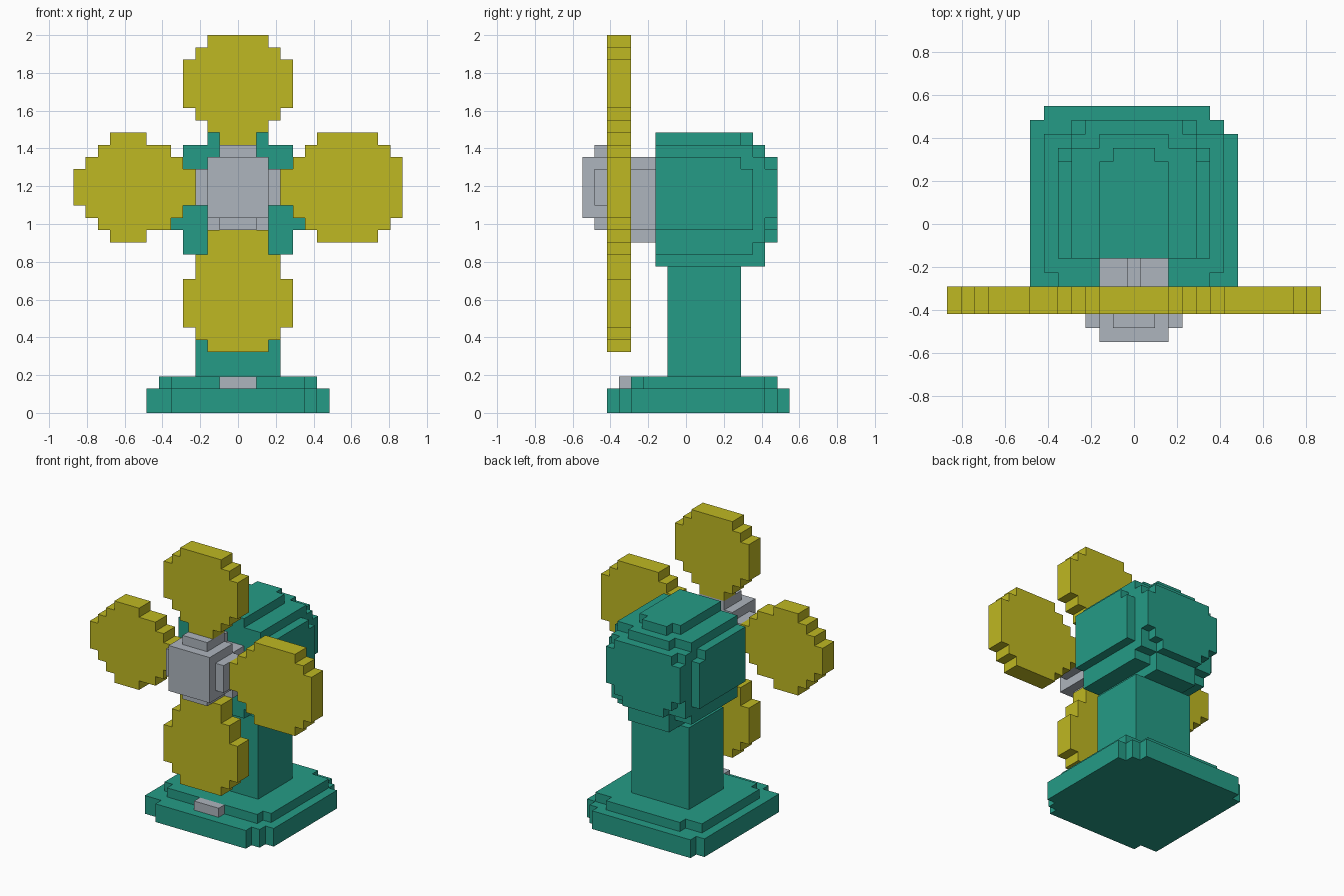
import bpy, bmesh, math
from itertools import product

cube = bpy.data.objects.get("Cube")
if cube:
    bpy.data.objects.remove(cube, do_unlink=True)

U = 2 / 31  # size of one block


def material(name, rgb):
    m = bpy.data.materials.new(name)
    m.use_nodes = True
    m.diffuse_color = (*rgb, 1)
    bsdf = next(n for n in m.node_tree.nodes if n.type == 'BSDF_PRINCIPLED')
    bsdf.inputs["Base Color"].default_value = (*rgb, 1)
    return m


TEAL = material("teal", (0.018, 0.33, 0.24))
YELLOW = material("mustard yellow", (0.52, 0.48, 0.016))
GREY = material("light grey", (0.42, 0.46, 0.51))


def blocks(name, mat, boxes):
    """One clean shell around the union of boxes (x0, x1, y0, y1, z0, z1), in block units."""
    cells = set()
    for x0, x1, y0, y1, z0, z1 in boxes:
        # x and y sit on half units, so shift them onto whole cells
        cells.update(product(range(int(x0 + 13.5), int(x1 + 13.5)),
                             range(int(y0 + 8.5), int(y1 + 8.5)),
                             range(z0, z1)))
    bm = bmesh.new()
    verts = {}

    def vert(p):
        if p not in verts:
            verts[p] = bm.verts.new(((p[0] - 13.5) * U, (p[1] - 8.5) * U, p[2] * U))
        return verts[p]

    for c in cells:
        for axis in range(3):
            for side in (0, 1):
                n = list(c)
                n[axis] += 2 * side - 1
                if tuple(n) in cells:
                    continue
                a, b = (axis + 1) % 3, (axis + 2) % 3
                ring = []
                for da, db in ((0, 0), (1, 0), (1, 1), (0, 1)):
                    p = list(c)
                    p[axis] += side
                    p[a] += da
                    p[b] += db
                    ring.append(vert(tuple(p)))
                bm.faces.new(ring if side else ring[::-1])
    # merge the block faces into large flat ones
    bmesh.ops.dissolve_limit(bm, angle_limit=math.radians(1),
                             verts=bm.verts[:], edges=bm.edges[:])
    me = bpy.data.meshes.new(name)
    bm.to_mesh(me)
    bm.free()
    me.materials.append(mat)
    ob = bpy.data.objects.new(name, me)
    bpy.context.collection.objects.link(ob)
    return ob


# Stepped base with a button at the front
blocks("base_slab", TEAL, [
    (-7.5, 7.5, -4.5, 6.5, 0, 2), (-7.5, 6.5, -5.5, 7.5, 0, 2),
    (-6.5, 5.5, 6.5, 8.5, 0, 2), (-5.5, 5.5, -6.5, -4.5, 0, 2)])
blocks("base_step", TEAL, [
    (-6.5, 6.5, -3.5, 6.5, 2, 3), (-5.5, 5.5, -4.5, 6.5, 2, 3),
    (-4.5, 4.5, 6.5, 7.5, 2, 3)])
blocks("button", GREY, [(-1.5, 1.5, -5.5, -4.5, 2, 3)])

# Pillar
blocks("pillar", TEAL, [(-3.5, 3.5, -1.5, 4.5, 3, 12)])

# Rounded motor housing with a raised disc on the back
blocks("motor_housing", TEAL, [
    (-5.5, 5.5, -2.5, 4.5, 15, 21), (-5.5, 5.5, 4.5, 5.5, 15, 20),
    (-4.5, 4.5, -2.5, 5.5, 13, 22),
    (-2.5, 2.5, -2.5, 4.5, 12, 23), (-1.5, 1.5, 4.5, 5.5, 12, 23),
    (-4.5, 4.5, 5.5, 6.5, 14, 21), (-2.5, 2.5, 4.5, 6.5, 12, 22),
    (-4.5, 4.5, 6.5, 7.5, 16, 20), (-3.5, 3.5, 6.5, 7.5, 15, 21),
    (-2.5, 2.5, 6.5, 7.5, 14, 21)])

# Shaft and hub
blocks("shaft", GREY, [
    (-2.5, 2.5, -4.5, -2.5, 15, 20), (-0.5, 0.5, -4.5, -2.5, 14, 21)])
blocks("hub", GREY, [
    (-2.5, 2.5, -8.5, -4.5, 16, 21), (-1.5, 1.5, -7.5, -4.5, 15, 22),
    (-3.5, 3.5, -7.5, -4.5, 17, 20)])

# Blades: upright ones as rows (z0, z1, half width)
for name, rows in {
    "top_blade": [(22, 23, 1.5), (23, 24, 2.5), (24, 25, 3.5), (25, 29, 4.5),
                  (29, 30, 3.5), (30, 31, 2.5)],
    "bottom_blade": [(5, 6, 2.5), (6, 7, 3.5), (7, 11, 4.5), (11, 13, 3.5),
                     (13, 15, 2.5)],
}.items():
    blocks(name, YELLOW, [(-w, w, -6.5, -4.5, a, b) for a, b, w in rows])

# Side blades as columns (x0, x1, z0, z1)
for name, cols in {
    "left_blade": [(3.5, 4.5, 17, 20), (4.5, 5.5, 16, 21), (5.5, 6.5, 15, 22),
                   (6.5, 11.5, 14, 23), (11.5, 12.5, 15, 22), (12.5, 13.5, 16, 21)],
    "right_blade": [(-4.5, -3.5, 17, 20), (-5.5, -4.5, 16, 21), (-7.5, -5.5, 15, 22),
                    (-10.5, -7.5, 14, 23), (-11.5, -10.5, 15, 22),
                    (-12.5, -11.5, 16, 21), (-13.5, -12.5, 17, 20)],
}.items():
    blocks(name, YELLOW, [(a, b, -6.5, -4.5, c, d) for a, b, c, d in cols])
